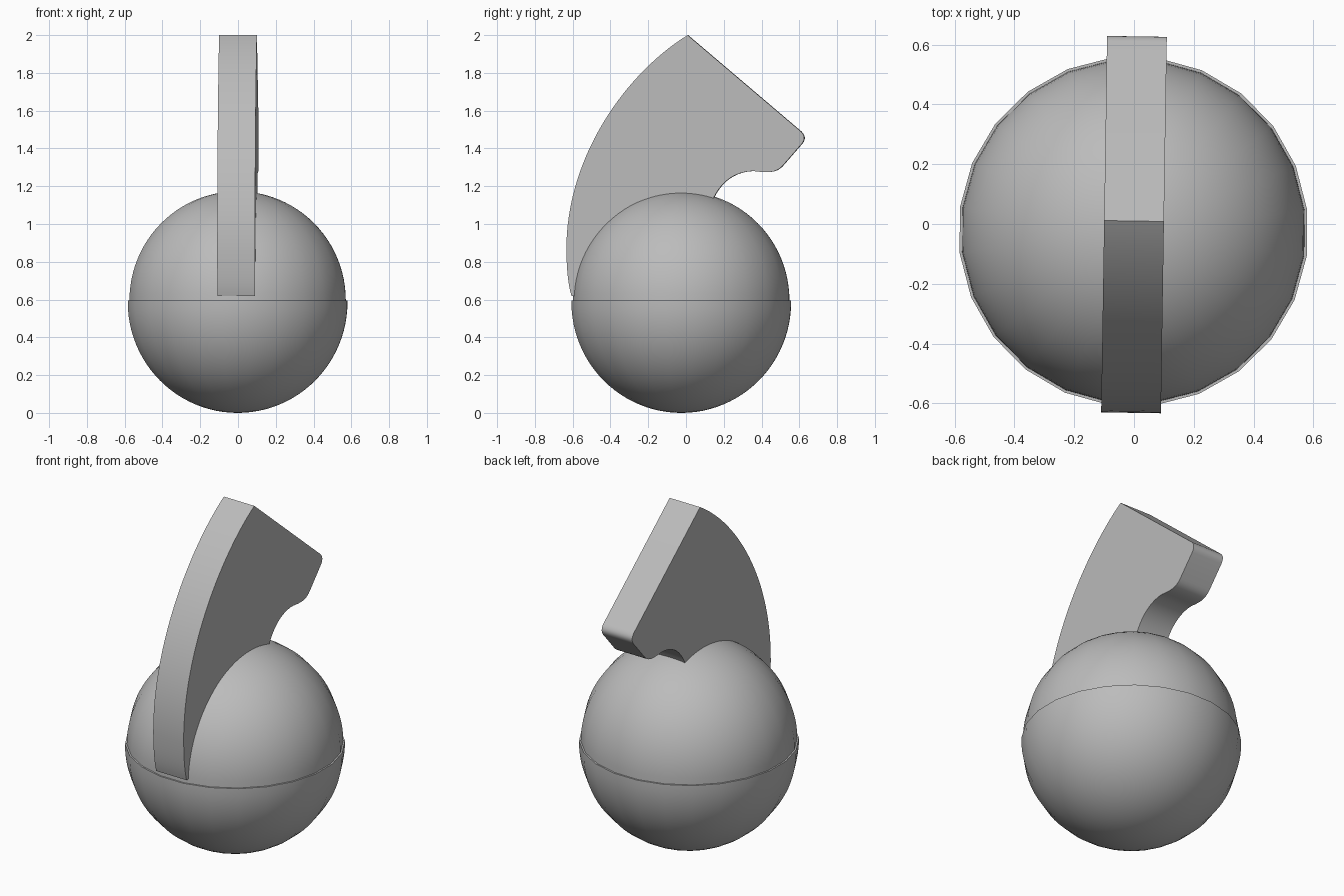
import bpy, bmesh, math
from mathutils import Matrix, Vector
from mathutils.geometry import interpolate_bezier

cube = bpy.data.objects.get("Cube")
if cube:
    bpy.data.objects.remove(cube, do_unlink=True)

GREY = (0.5, 0.5, 0.5, 1)
grey = bpy.data.materials.new("plain grey")
grey.use_nodes = True
grey.diffuse_color = GREY
grey.node_tree.nodes["Principled BSDF"].inputs["Base Color"].default_value = GREY


def finish(bm, name, angle):
    """Turn a bmesh into a shaded, coloured object."""
    bmesh.ops.recalc_face_normals(bm, faces=bm.faces)
    mesh = bpy.data.meshes.new(name)
    bm.to_mesh(mesh)
    bm.free()
    mesh.materials.append(grey)
    obj = bpy.data.objects.new(name, mesh)
    bpy.context.collection.objects.link(obj)
    bpy.ops.object.select_all(action="DESELECT")
    obj.select_set(True)
    bpy.context.view_layer.objects.active = obj
    bpy.ops.object.shade_smooth_by_angle(angle=math.radians(angle))
    return obj


def curve(a, b, c, d, steps):
    """Points of a cubic curve in the side plane."""
    pts = [Vector((0, *p)) for p in (a, b, c, d)]
    return interpolate_bezier(*pts, steps)


# Ball: a slightly wider lower half under an upper half, with a small step
SEAM, R_LOW, R_UP, RINGS, SIDES = 0.596, 0.586, 0.577, 24, 24
profile = []
for i in range(RINGS + 1):
    t = math.pi / 2 * (i / RINGS - 1)
    profile.append((R_LOW * math.cos(t), 0, R_LOW + R_LOW * math.sin(t)))
profile.append((R_LOW, 0, SEAM))
for i in range(RINGS + 1):
    t = math.pi / 2 * i / RINGS
    profile.append((R_UP * math.cos(t), 0, SEAM + R_UP * math.sin(t)))

bm = bmesh.new()
verts = [bm.verts.new(p) for p in profile]
edges = [bm.edges.new(pair) for pair in zip(verts, verts[1:])]
bmesh.ops.spin(bm, geom=verts + edges, cent=(0, 0, 0), axis=(0, 0, 1),
               angle=math.tau, steps=SIDES, use_duplicate=False)
bmesh.ops.remove_doubles(bm, verts=bm.verts, dist=0.0005)
bmesh.ops.rotate(bm, verts=bm.verts, matrix=Matrix.Rotation(math.radians(7), 3, "Z"))
ball = finish(bm, "ball", 35)
ball.location = (-0.002, -0.025, 0)

# Fin: curved leading edge, flat sloping end, and a notch above the ball
outline = curve((0.01, 2.0), (-0.33, 1.79), (-0.66, 1.32), (-0.63, 0.80), 32)
outline += curve((-0.63, 0.80), (-0.627, 0.73), (-0.62, 0.67), (-0.605, 0.62), 8)[1:]
outline += [Vector((0, -0.4, 0.62)), Vector((0, 0.0, 0.9))]
outline += curve((0.14, 1.12), (0.18, 1.22), (0.26, 1.28), (0.36, 1.28), 14)
outline += curve((0.36, 1.28), (0.44, 1.27), (0.48, 1.27), (0.515, 1.31), 10)[1:]
outline += curve((0.615, 1.425), (0.635, 1.45), (0.63, 1.47), (0.61, 1.49), 8)

THICK = 0.2
bm = bmesh.new()
face = bm.faces.new([bm.verts.new(p - Vector((THICK / 2, 0, 0))) for p in outline])
ext = bmesh.ops.extrude_face_region(bm, geom=[face])
bmesh.ops.translate(bm, vec=(THICK, 0, 0),
                    verts=[v for v in ext["geom"] if isinstance(v, bmesh.types.BMVert)])
fin = finish(bm, "fin", 30)
fin.rotation_euler.z = math.radians(-0.9)
